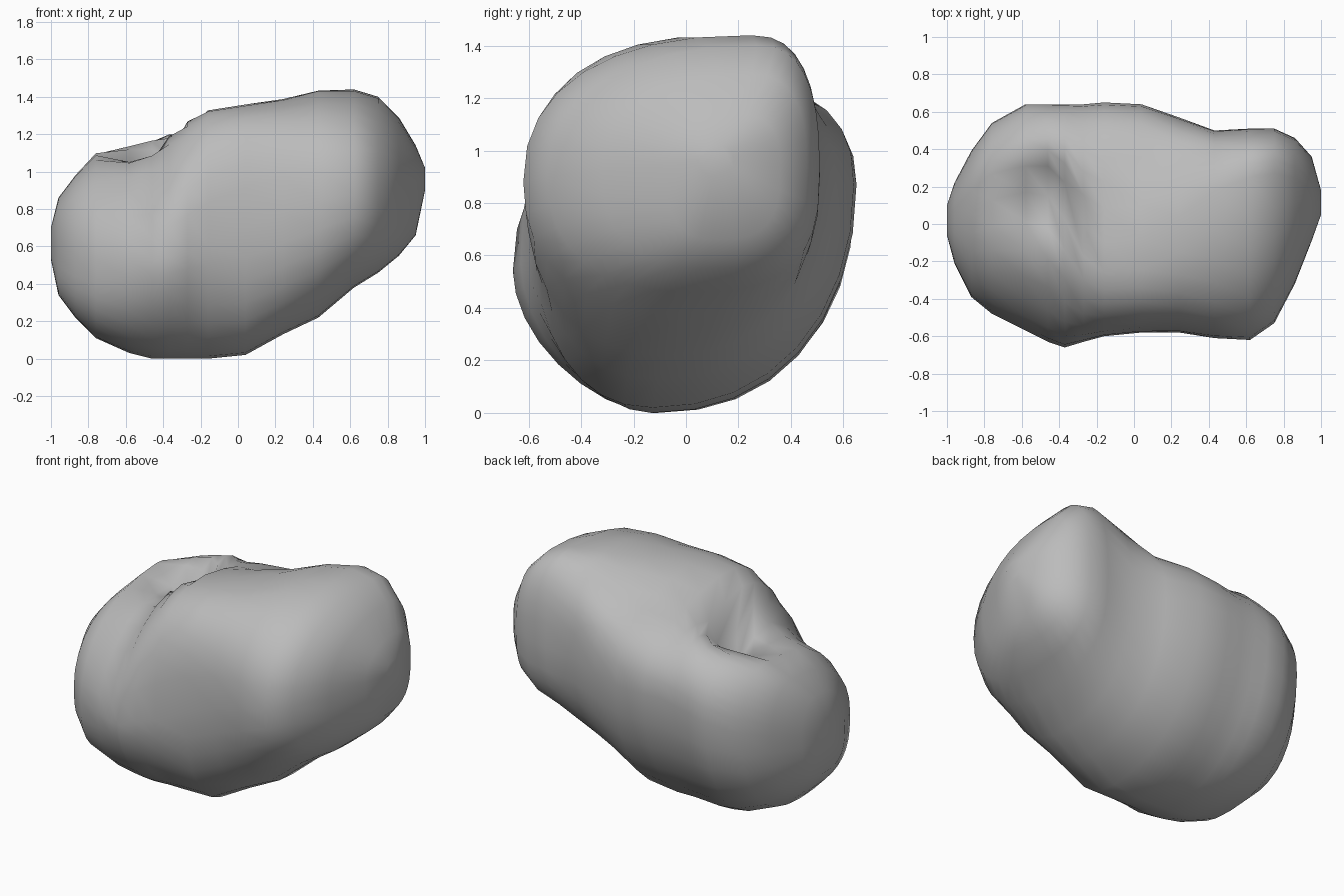
import bpy
import bmesh
import math

default_cube = bpy.data.objects.get("Cube")
if default_cube:
    bpy.data.objects.remove(default_cube, do_unlink=True)

SEGMENTS = 32

# Cross-sections along the boulder:
# x, front y, back y, bottom z, top z, crown y, front waist z, back waist z
SECTIONS = [
    (-1, -.06, .1, .53, .7, .03, .6, .63),
    (-.96, -.21, .22, .34, .86, .08, .57, .65),
    (-.87, -.39, .39, .22, .98, .18, .55, .7),
    (-.76, -.48, .54, .11, 1.1, .27, .53, .74),
    (-.58, -.57, .64, .03, 1.15, .31, .53, .8),
    (-.46, -.63, .64, 0, 1.19, .31, .53, .83),
    (-.37, -.66, .64, 0, 1.24, .22, .54, .85),
    (-.27, -.63, .64, 0, 1.28, 0, .57, .87),
    (-.16, -.6, .65, 0, 1.33, -.1, .6, .87),
    (.04, -.58, .64, .02, 1.36, -.08, .7, .87),
    (.24, -.58, .57, .13, 1.39, .04, .78, .87),
    (.43, -.61, .5, .22, 1.44, .18, .84, .88),
    (.62, -.62, .51, .38, 1.44, .25, .88, .9),
    (.75, -.53, .51, .46, 1.4, .27, .9, .92),
    (.86, -.32, .46, .55, 1.29, .25, .92, .94),
    (.95, -.09, .36, .66, 1.14, .18, .94, .95),
    (1, .05, .18, .9, 1.02, .12, .96, .96),
]

# Corner fullness at x: front top, back top, front bottom, back bottom
FULLNESS = [
    (-1, 2.3, 2.2, 3.2, 2.3),
    (-.8, 2, 2.3, 2.8, 2.2),
    (-.5, 1.7, 2.4, 1.8, 2.1),
    (-.2, 2.8, 2.3, 1.8, 2.1),
    (.1, 3, 2.4, 2.4, 2.1),
    (.4, 2.5, 2.6, 2.3, 2.2),
    (1, 2, 2.6, 2.3, 3.2),
]

# Hollows worn into the top: x, y, spread, depth
HOLLOWS = [(-.43, .13, .115, .25), (-.03, .3, .14, .05), (.28, .4, .12, .08)]


def fullness_at(x):
    for low, high in zip(FULLNESS, FULLNESS[1:]):
        if x <= high[0]:
            blend = (x - low[0]) / (high[0] - low[0])
            return [a + blend * (b - a) for a, b in zip(low[1:], high[1:])]


def rounded(value, power):
    """Superellipse version of a sine or cosine."""
    return math.copysign(abs(value) ** (2 / power), value)


def worn_depth(x, y):
    return sum(depth * math.exp(-((x - cx) ** 2 + (y - cy) ** 2) / (2 * spread ** 2))
               for cx, cy, spread, depth in HOLLOWS)


def section_point(section, angle):
    x, front, back, bottom, top, crown, front_waist, back_waist = section
    side, lift = math.cos(angle), math.sin(angle)
    front_top, back_top, front_bottom, back_bottom = fullness_at(x)
    if lift > 0:
        power = back_top if side > 0 else front_top
        middle = crown
    else:
        power = back_bottom if side > 0 else front_bottom
        # The underside keel sits forward in the middle of the length
        middle = .07 + .05 * x - .2 * (1 - x * x)
    side, lift = rounded(side, power), rounded(lift, power)
    y = middle + side * (back - middle if side > 0 else middle - front)
    # The widest line climbs from the front to the back
    blend = (y - front) / (back - front)
    waist = front_waist + blend * (back_waist - front_waist)
    z = waist + lift * (top - waist if lift > 0 else waist - bottom)
    if lift > 0:
        z -= worn_depth(x, y) * lift
    return x, y, z


# Skin the cross-sections into one closed body
bm = bmesh.new()
rings = []
for section in SECTIONS:
    rings.append([bm.verts.new(section_point(section, math.tau * i / SEGMENTS))
                  for i in range(SEGMENTS)])

for ring, following in zip(rings, rings[1:]):
    for i in range(SEGMENTS):
        j = (i + 1) % SEGMENTS
        bm.faces.new((ring[i], ring[j], following[j], following[i]))

# Close both ends
for ring in (rings[0], rings[-1]):
    bm.faces.new(ring)

bmesh.ops.recalc_face_normals(bm, faces=bm.faces)
for face in bm.faces:
    face.smooth = True

mesh = bpy.data.meshes.new("boulder")
bm.to_mesh(mesh)
bm.free()
boulder = bpy.data.objects.new("boulder", mesh)
bpy.context.scene.collection.objects.link(boulder)

# Plain stone colour
stone = bpy.data.materials.new("stone_grey")
stone.use_nodes = True
colour = (.5, .5, .5, 1)
stone.diffuse_color = colour
for node in stone.node_tree.nodes:
    if node.type == "BSDF_PRINCIPLED":
        node.inputs["Base Color"].default_value = colour
mesh.materials.append(stone)
